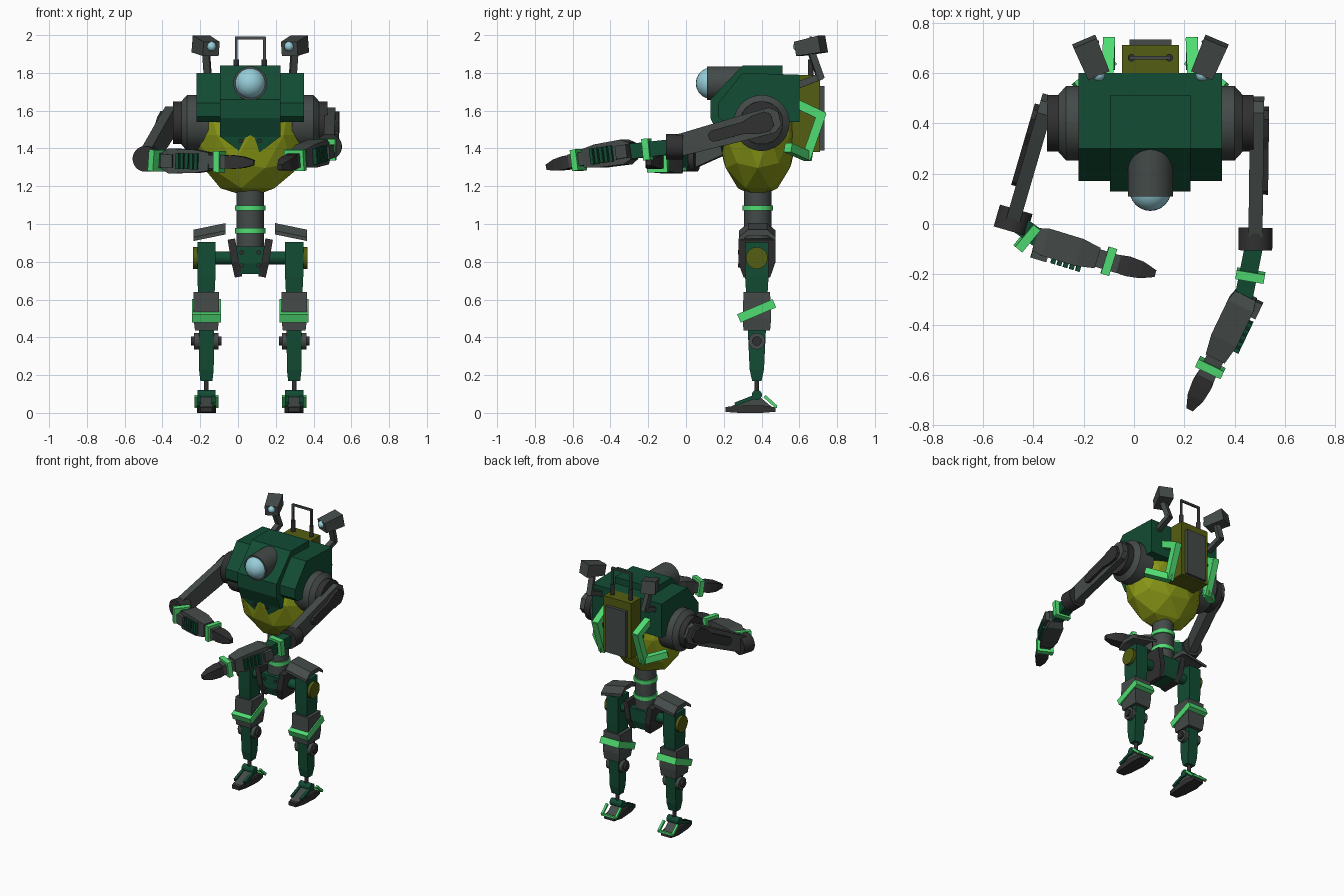
import bpy, bmesh, math
from mathutils import Vector

if "Cube" in bpy.data.objects:
    bpy.data.objects.remove(bpy.data.objects["Cube"])

CX, CY = 0.065, 0.375          # body axis
X, Z = Vector((1, 0, 0)), Vector((0, 0, 1))


def material(name, col):
    m = bpy.data.materials.new(name)
    m.diffuse_color = (*col, 1)
    m.use_nodes = True
    m.node_tree.nodes["Principled BSDF"].inputs["Base Color"].default_value = m.diffuse_color
    return m


GREEN = material("dark green", (0.006, 0.072, 0.034))
BRIGHT = material("bright green", (0.08, 0.72, 0.17))
GREY = material("steel grey", (0.058, 0.07, 0.067))
BLACK = material("charcoal", (0.03, 0.03, 0.03))
OLIVE = material("yellow olive", (0.25, 0.31, 0.008))
DARK_OLIVE = material("dark olive", (0.09, 0.11, 0.006))
GLASS = material("pale blue glass", (0.31, 0.62, 0.7))


def finish(name, bm, mat, smooth=False):
    bmesh.ops.recalc_face_normals(bm, faces=bm.faces[:])
    me = bpy.data.meshes.new(name)
    bm.to_mesh(me)
    bm.free()
    me.materials.append(mat)
    ob = bpy.data.objects.new(name, me)
    bpy.context.collection.objects.link(ob)
    if smooth:
        bpy.ops.object.select_all(action='DESELECT')
        ob.select_set(True)
        bpy.context.view_layer.objects.active = ob
        bpy.ops.object.shade_smooth_by_angle(angle=math.radians(30))
    return ob


def loft(name, stations, mat, n=4):
    """Sections (point, half width, half height) joined along one direction."""
    pts = [Vector(s[0]) for s in stations]
    d = (pts[-1] - pts[0]).normalized()
    u = d.cross(Z) if abs(d.z) < 0.95 else X - d * d.x
    u.normalize()
    v = u.cross(d)
    if n == 4:
        shape = [(1, 1), (-1, 1), (-1, -1), (1, -1)]
    else:
        shape = [(math.cos(t), math.sin(t)) for t in
                 ((i + 0.5) * math.tau / n for i in range(n))]
    bm = bmesh.new()
    rings = [[bm.verts.new(p + u * s[1] * a + v * s[2] * b) for a, b in shape]
             for p, s in zip(pts, stations)]
    for r, q in zip(rings, rings[1:]):
        for i in range(n):
            j = (i + 1) % n
            bm.faces.new((r[i], r[j], q[j], q[i]))
    bm.faces.new(rings[0])
    bm.faces.new(rings[-1])
    return finish(name, bm, mat, n > 12)


def beam(name, a, b, w, h, mat, n=4):
    return loft(name, [(a, w, h), (b, w, h)], mat, n)


def rod(name, a, b, r, mat, n=24):
    return beam(name, a, b, r, r, mat, n)


def extrude(name, prof, x0, x1, mat, rise=0):
    """Extrude a (y, z) profile along x, rising on the way."""
    bm = bmesh.new()
    r = [bm.verts.new((x0, y, z)) for y, z in prof]
    q = [bm.verts.new((x1, y, z + rise)) for y, z in prof]
    for i in range(len(r)):
        j = (i + 1) % len(r)
        bm.faces.new((r[i], r[j], q[j], q[i]))
    bm.faces.new(r)
    bm.faces.new(q)
    return finish(name, bm, mat)


def ball(name, c, r, mat, ico=False):
    bm = bmesh.new()
    if ico:
        bmesh.ops.create_icosphere(bm, subdivisions=2, radius=1)
    else:
        bmesh.ops.create_uvsphere(bm, u_segments=24, v_segments=16, radius=1)
    for v in bm.verts:
        v.co = Vector(c) + Vector((v.co.x * r[0], v.co.y * r[1], v.co.z * r[2]))
    return finish(name, bm, mat, not ico)


def path(name, pts, w, mat, n=4):
    """Bent bar of overlapping straight pieces."""
    for a, b in zip(pts, pts[1:]):
        a, b = Vector(a), Vector(b)
        e = (b - a).normalized() * w * 0.7
        beam(name, a - e, b + e, w, w, mat, n)


# Torso: faceted belly, armoured hull, raised centre panel
ball("belly", (CX, 0.38, 1.47), (0.30, 0.21, 0.33), OLIVE, True)
extrude("hull", [(0.60, 1.79), (0.60, 1.54), (0.20, 1.54), (0.17, 1.57), (0.17, 1.64),
                 (0.30, 1.80)], CX - 0.285, CX + 0.285, GREEN)
extrude("centre_panel", [(0.51, 1.84), (0.51, 1.50), (0.20, 1.46), (0.175, 1.46), (0.13, 1.56),
                         (0.13, 1.66), (0.30, 1.84)], CX - 0.16, CX + 0.16, GREEN)
loft("chin_wedge", [((CX, 0.205, 1.47), 0.16, 0.03), ((CX, 0.225, 1.37), 0.03, 0.03)], GREEN)
for s in (-1, 1):
    rod("chin_bolt", (CX + s * 0.05, 0.165, 1.44), (CX + s * 0.05, 0.2, 1.44), 0.012, BLACK, 8)

# Main eye
rod("eye_barrel", (CX, 0.32, 1.745), (CX, 0.11, 1.745), 0.09, GREY, 32)
ball("eye_lens", (CX, 0.135, 1.745), (0.083, 0.083, 0.083), GLASS)

# Backpack and its handle
beam("backpack", (CX, 0.56, 1.585), (CX, 0.71, 1.585), 0.113, 0.205, DARK_OLIVE)
beam("backpack_plate", (CX, 0.70, 1.56), (CX, 0.733, 1.56), 0.083, 0.17, GREY)
for s in (-1, 1):
    rod("handle_socket", (CX + s * 0.075, 0.66, 1.77), (CX + s * 0.075, 0.66, 1.87), 0.015, BLACK, 12)
path("handle", [(CX - 0.075, 0.66, 1.85), (CX - 0.075, 0.66, 1.985), (CX + 0.075, 0.66, 1.985),
                (CX + 0.075, 0.66, 1.85)], 0.007, GREY)

for s in (-1, 1):
    def P(off, y, z):
        return Vector((CX + s * off, y, z))

    # Side cameras on bent stalks
    back, front = P(0.262, 0.725, 1.953), P(0.207, 0.595, 1.927)
    loft("side_camera", [(back, 0.05, 0.045), (front, 0.046, 0.038)], GREY)
    ball("side_camera_lens", P(0.205, 0.592, 1.94), (0.025, 0.025, 0.025), GLASS)
    path("camera_stalk", [P(0.235, 0.66, 1.92), P(0.225, 0.71, 1.78), P(0.22, 0.58, 1.73)], 0.018, GREY)

    # Rear guard bars
    path("guard_bar", [P(0.17, 0.60, 1.63), P(0.165, 0.715, 1.575), P(0.165, 0.64, 1.36),
                       P(0.28, 0.55, 1.40)], 0.024, BRIGHT)

    # Shoulder drums
    loft("shoulder_drum", [(P(0.22, 0.40, 1.535), 0.148, 0.148), (P(0.335, 0.40, 1.535), 0.148, 0.148),
                           (P(0.365, 0.40, 1.535), 0.115, 0.115)], GREY, 32)
    rod("shoulder_joint", P(0.34, 0.40, 1.535), P(0.41, 0.40, 1.535), 0.115, BLACK, 16)

    # Pelvis cheeks and hip flaps
    loft("pelvis_cheek", [(P(0.062, CY, 0.72), 0.02, 0.07), (P(0.08, CY, 0.80), 0.02, 0.098),
                          (P(0.10, CY, 0.92), 0.02, 0.098)], BLACK)
    extrude("hip_flap", [(0.28, 0.965), (0.33, 1.005), (0.43, 1.005), (0.475, 0.965), (0.475, 0.945),
                         (0.43, 0.975), (0.33, 0.975), (0.28, 0.945)],
            CX + s * 0.13, CX + s * 0.30, GREY, -0.035)

    # Leg
    L = 0.2325
    loft("thigh", [(P(L, CY, 0.60), 0.042, 0.055), (P(L, CY, 0.72), 0.048, 0.062),
                   (P(L, CY, 0.905), 0.048, 0.062)], GREEN)
    rod("hip_disc", P(0.27, CY, 0.82), P(0.302, CY, 0.82), 0.058, DARK_OLIVE)
    loft("thigh_block", [(P(L, CY, 0.435), 0.06, 0.07), (P(L, CY, 0.50), 0.068, 0.076),
                         (P(L, CY, 0.64), 0.068, 0.07)], GREY)
    beam("thigh_band", P(L, 0.28, 0.50), P(L, 0.468, 0.58), 0.077, 0.024, BRIGHT)
    rod("knee", P(L - 0.065, CY, 0.38), P(L + 0.065, CY, 0.38), 0.044, GREY)
    rod("knee_pin", P(L - 0.08, CY, 0.38), P(L + 0.08, CY, 0.38), 0.025, BLACK, 16)
    loft("shin", [(P(L, CY, 0.17), 0.032, 0.025), (P(L, CY, 0.23), 0.039, 0.038),
                  (P(L, CY, 0.44), 0.04, 0.048)], GREEN)
    rod("ankle_rod", P(L, CY, 0.08), P(L, CY, 0.19), 0.013, BLACK, 12)

    # Foot
    loft("sole", [(P(L, 0.21, 0.018), 0.03, 0.013), (P(L, 0.28, 0.02), 0.042, 0.02),
                  (P(L, 0.40, 0.02), 0.05, 0.02), (P(L, 0.475, 0.018), 0.04, 0.012)], BLACK)
    extrude("instep", [(0.24, 0.035), (0.35, 0.085), (0.39, 0.085), (0.45, 0.035)],
            CX + s * (L - 0.035), CX + s * (L + 0.035), GREY)
    rod("ankle", P(L - 0.048, CY, 0.095), P(L + 0.048, CY, 0.095), 0.027, GREEN, 12)
    for t in (-1, 1):
        beam("foot_strut", P(L + t * 0.038, 0.26, 0.045), P(L + t * 0.038, CY, 0.09), 0.01, 0.01, GREEN)
    path("heel_loop", [P(L - 0.056, 0.42, 0.085), P(L - 0.056, 0.475, 0.035),
                       P(L + 0.056, 0.475, 0.035), P(L + 0.056, 0.42, 0.085)], 0.008, BRIGHT)

# Waist column and pelvis
rod("waist", (CX, 0.38, 0.85), (CX, 0.38, 1.18), 0.072, GREY, 32)
for z in (0.965, 1.085):
    rod("waist_ring", (CX, 0.38, z - 0.014), (CX, 0.38, z + 0.014), 0.08, BRIGHT, 32)
loft("pelvis", [((CX, CY, 0.735), 0.06, 0.075), ((CX, CY, 0.79), 0.08, 0.09),
                ((CX, CY, 0.88), 0.08, 0.09)], GREEN)
for x in (-0.045, 0.045):
    for z in (0.78, 0.85):
        rod("pelvis_bolt", (CX + x, 0.275, z), (CX + x, 0.30, z), 0.012, BLACK, 8)
rod("hip_axle", (CX - 0.24, CY, 0.82), (CX + 0.24, CY, 0.82), 0.035, GREEN)


def arm(shoulder, elbow, ring1, fore0, fore1, ring2, tip, side, out):
    """Posed arm; side is the padded flank of the forearm, out the outer flank."""
    sh, el, r1, f0, f1, r2, tp = map(Vector, (shoulder, elbow, ring1, fore0, fore1, ring2, tip))
    d = (el - sh).normalized()
    loft("upper_arm", [(sh - d * 0.10, 0.028, 0.035), (sh - d * 0.06, 0.028, 0.068),
                       (sh + d * 0.06, 0.028, 0.068), (el, 0.028, 0.058)], GREY)
    o = X * out * 0.032
    loft("upper_arm_cover", [(sh - d * 0.06 + o, 0.016, 0.03), (sh - d * 0.03 + o, 0.016, 0.055),
                             (sh + d * 0.04 + o, 0.016, 0.05), (sh + d * 0.10 + o, 0.016, 0.032),
                             (sh + d * 0.27 + o, 0.016, 0.03), (sh + d * 0.29 + o, 0.016, 0.015)], BLACK)
    h = Vector((d.x, d.y, 0)).normalized() * 0.045
    rod("elbow", el - h, el + h, 0.068, BLACK)
    beam("forearm_core", el, f0 + (f1 - f0) * 0.1, 0.036, 0.04, GREEN)
    k = (f0 - el).normalized()
    beam("elbow_band", r1 - k * 0.018, r1 + k * 0.018, 0.057, 0.057, BRIGHT)
    # Forearm block with ribbed pad and side lump
    f = (f1 - f0).normalized()
    loft("forearm", [(f0, 0.045, 0.045), (f0.lerp(f1, 0.15), 0.056, 0.066),
                     (f0.lerp(f1, 0.7), 0.056, 0.062), (f1, 0.042, 0.048)], GREY)
    w = f.cross(Z).normalized() * side
    c = f0.lerp(f1, 0.12) + w * 0.05
    beam("forearm_lump", c - f * 0.03, c + f * 0.035, 0.026, 0.035, GREY)
    for i in range(5):
        c = f0.lerp(f1, 0.36 + i * 0.1) + w * 0.058
        beam("forearm_rib", c - f * 0.009, c + f * 0.009, 0.016, 0.042, GREEN)
    beam("wrist", f1 - f * 0.02, r2 + f * 0.04, 0.036, 0.036, GREY)
    beam("wrist_band", r2 - f * 0.017, r2 + f * 0.017, 0.056, 0.056, BRIGHT)
    loft("hand", [(r2 + f * 0.02, 0.034, 0.034), (r2.lerp(tp, 0.4), 0.04, 0.036),
                  (r2.lerp(tp, 0.7), 0.034, 0.03), (tp, 0.014, 0.014)], BLACK)


# Arms, each in its own pose
arm((0.488, 0.40, 1.535), (0.482, -0.06, 1.41), (0.462, -0.205, 1.395), (0.445, -0.28, 1.387),
    (0.325, -0.53, 1.348), (0.303, -0.57, 1.338), (0.222, -0.735, 1.30), -1, 1)
arm((-0.365, 0.41, 1.535), (-0.48, 0.015, 1.345), (-0.425, -0.055, 1.337), (-0.39, -0.06, 1.335),
    (-0.145, -0.135, 1.33), (-0.10, -0.148, 1.33), (0.085, -0.197, 1.325), 1, -1)
